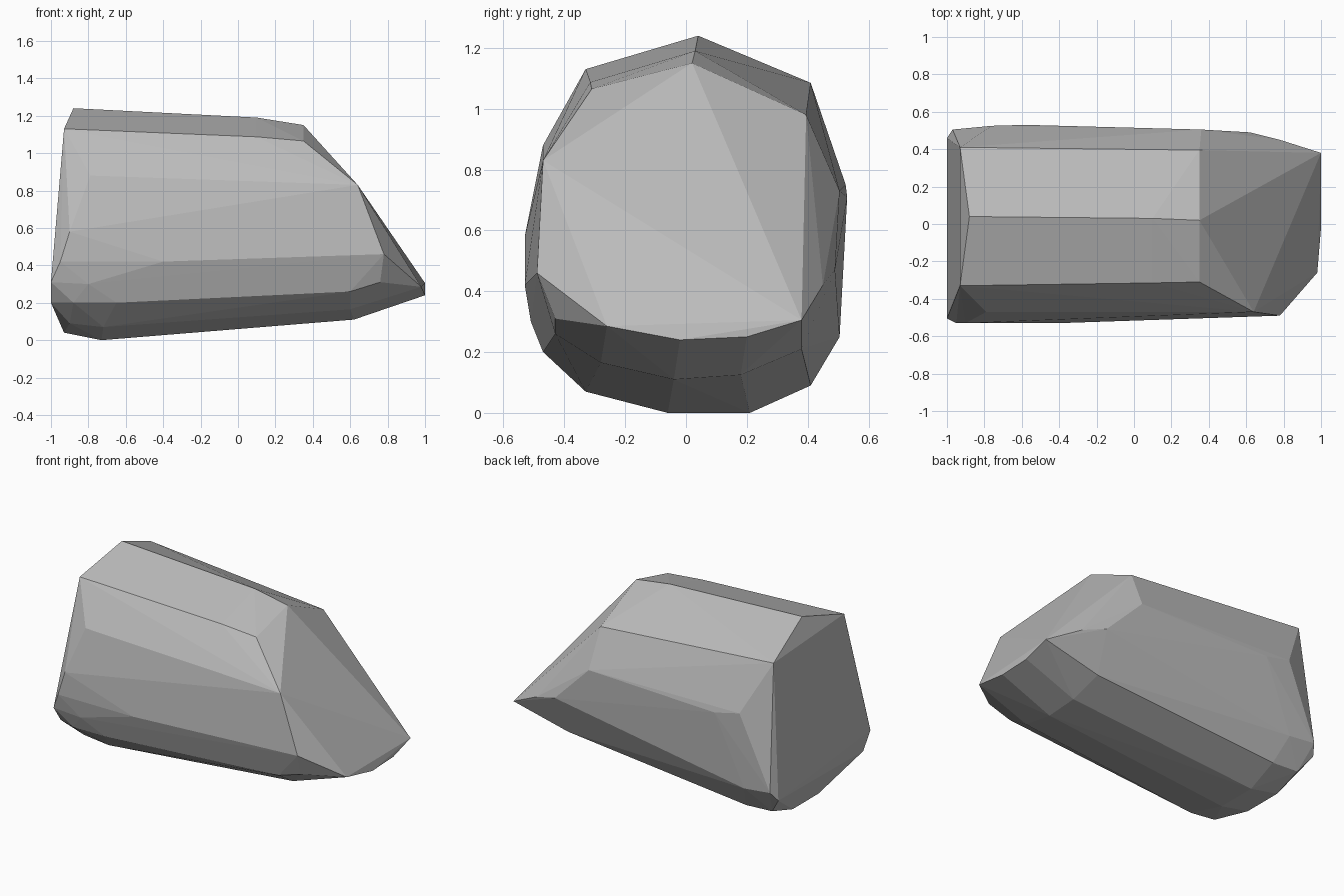
import bpy, bmesh

if "Cube" in bpy.data.objects:
    bpy.data.objects.remove(bpy.data.objects["Cube"])

# Corner points of the faceted boulder, grouped by region
ridge = [(-.88, .04, 1.24), (.10, .03, 1.19), (.35, .02, 1.15)]
shoulders = [(-.93, -.33, 1.13), (.10, -.315, 1.087), (.35, -.31, 1.065),
             (-.93, .41, 1.085), (.35, .395, .98)]
front_side = [(-.79, -.47, .88), (.64, -.47, .83), (.78, -.49, .46),
              (-.90, -.53, .58), (-.40, -.53, .42), (-.95, -.53, .42),
              (-1, -.505, .31), (-.80, -.51, .30)]
back_side = [(-.76, .525, .75), (-.58, .53, .71), (.36, .505, .73),
             (.62, .49, .47), (.78, .45, .42), (-.97, .505, .27),
             (-.78, .505, .25)]
tip = [(.98, -.26, .285), (1, -.02, .24), (1, .20, .25), (1, .38, .305)]
underside = [(-.88, -.47, .20), (-.65, -.47, .20), (.60, -.43, .26),
             (.76, -.43, .31), (-.72, -.33, .07), (.60, -.28, .165),
             (-.73, -.06, 0), (.62, -.04, .11), (-.73, .21, 0),
             (.62, .18, .125), (-.73, .41, .09), (.60, .38, .21)]
left_end = [(-1, -.43, .20), (-.93, -.06, .04), (-.93, .21, .04),
            (-1, .46, .21), (-.90, -.33, .09), (-.92, .41, .10)]

# Boulder: convex skin over the corners
bm = bmesh.new()
for p in ridge + shoulders + front_side + back_side + tip + underside + left_end:
    bm.verts.new(p)
res = bmesh.ops.convex_hull(bm, input=bm.verts)
loose = {g for g in res["geom_interior"] + res["geom_unused"]
         if isinstance(g, bmesh.types.BMVert)}
bmesh.ops.delete(bm, geom=list(loose), context='VERTS')
bmesh.ops.dissolve_limit(bm, angle_limit=.02, verts=bm.verts, edges=bm.edges)
bmesh.ops.recalc_face_normals(bm, faces=bm.faces)

mesh = bpy.data.meshes.new("boulder")
bm.to_mesh(mesh)
bm.free()

# Plain stone colour
stone = bpy.data.materials.new("stone_grey")
stone.diffuse_color = (.5, .5, .5, 1)
stone.use_nodes = True
stone.node_tree.nodes["Principled BSDF"].inputs["Base Color"].default_value = stone.diffuse_color
mesh.materials.append(stone)
boulder = bpy.data.objects.new("boulder", mesh)
bpy.context.collection.objects.link(boulder)
